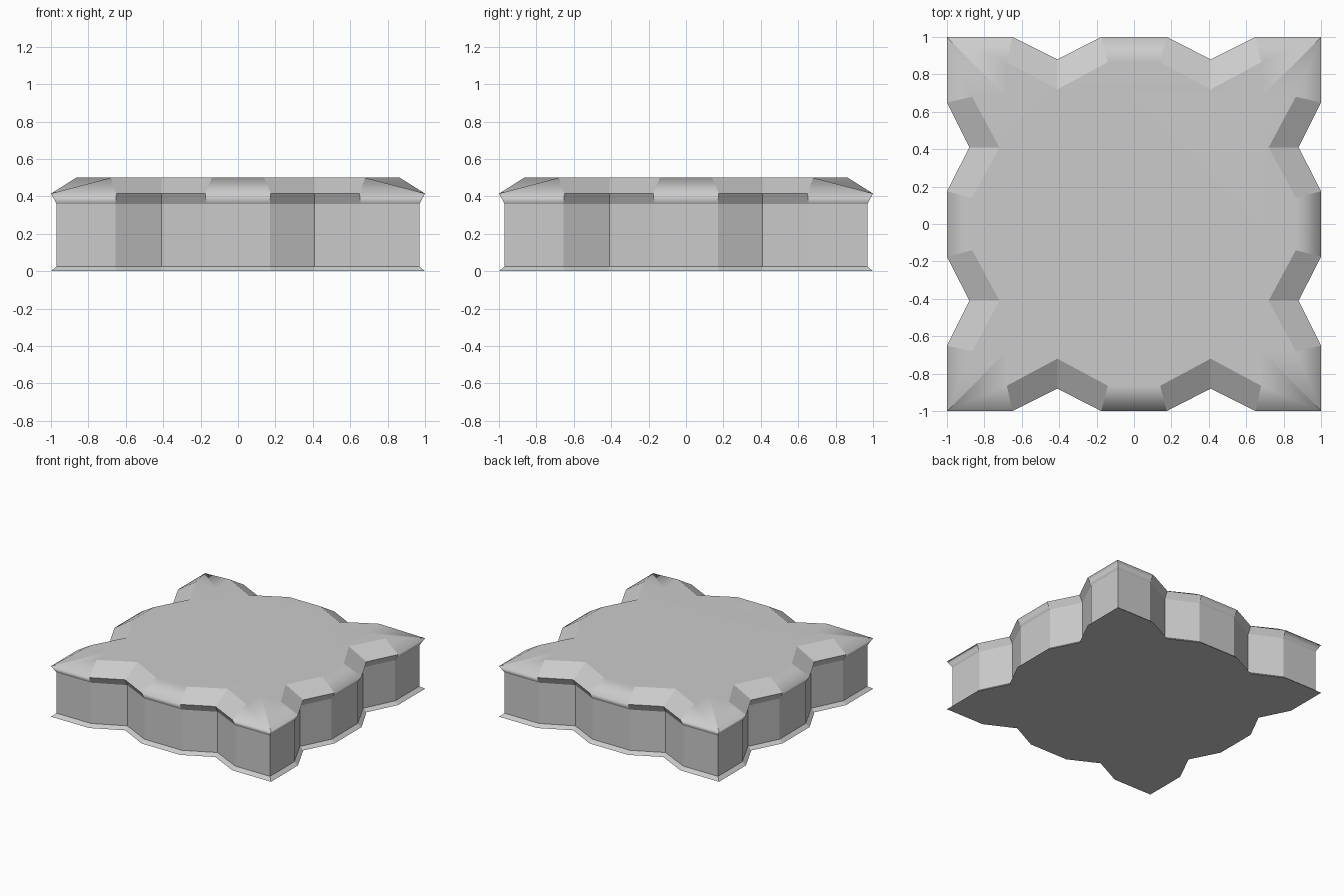
import bpy
import bmesh

cube = bpy.data.objects.get("Cube")
if cube:
    bpy.data.objects.remove(cube, do_unlink=True)

stone = bpy.data.materials.new("plain_grey")
stone.use_nodes = True
grey = (0.6, 0.6, 0.6, 1)
stone.diffuse_color = grey
stone.node_tree.nodes["Principled BSDF"].inputs["Base Color"].default_value = grey


def outline(corner, side, shoulder, notch, lobe):
    """Star-like plan: one scalloped side turned four times."""
    half = [(-corner, -corner), (-shoulder, -side), (-0.41, -notch), (-lobe, -side)]
    edge = half + [(-x, y) for x, y in reversed(half[1:])]
    ring = []
    for _ in range(4):
        ring += edge
        edge = [(-y, x) for x, y in edge]
    return ring


rim = outline(1, 1, 0.65, 0.88, 0.175)
wall = outline(0.97, 0.97, 0.655, 0.85, 0.17)
crown = outline(0.68, 0.865, 0.68, 0.72, 0.14)

bm = bmesh.new()
levels = [(rim, 0), (wall, 0.025), (wall, 0.36), (rim, 0.415), (crown, 0.5)]
rings = [[bm.verts.new((x, y, z)) for x, y in plan] for plan, z in levels]
count = len(rim)
per_side = count // 4

# Base lip, wall, flared eave and sloped crown
for level, (low, high) in enumerate(zip(rings, rings[1:])):
    for i in range(count):
        j = (i + 1) % count
        face = bm.faces.new((low[i], low[j], high[j], high[i]))
        in_notch = i % per_side in (1, 2, 4, 5)
        face.smooth = level >= 2 and not in_notch

# Flat underside and top
bm.faces.new(list(reversed(rings[0])))
bm.faces.new(rings[-1]).smooth = True

# Crisp corner ridges and crisp joint between wall and eave
for low, high in zip(rings, rings[1:]):
    for i in range(0, count, per_side):
        bm.edges.get((low[i], high[i])).smooth = False
for i in range(count):
    bm.edges.get((rings[2][i], rings[2][(i + 1) % count])).smooth = False

mesh = bpy.data.meshes.new("scalloped_slab")
bm.to_mesh(mesh)
bm.free()
mesh.materials.append(stone)
slab = bpy.data.objects.new("scalloped_slab", mesh)
bpy.context.collection.objects.link(slab)

# Let the broad top keep its flat shading while the slopes roll over
normals = slab.modifiers.new("soft_rim", "WEIGHTED_NORMAL")
normals.keep_sharp = True
